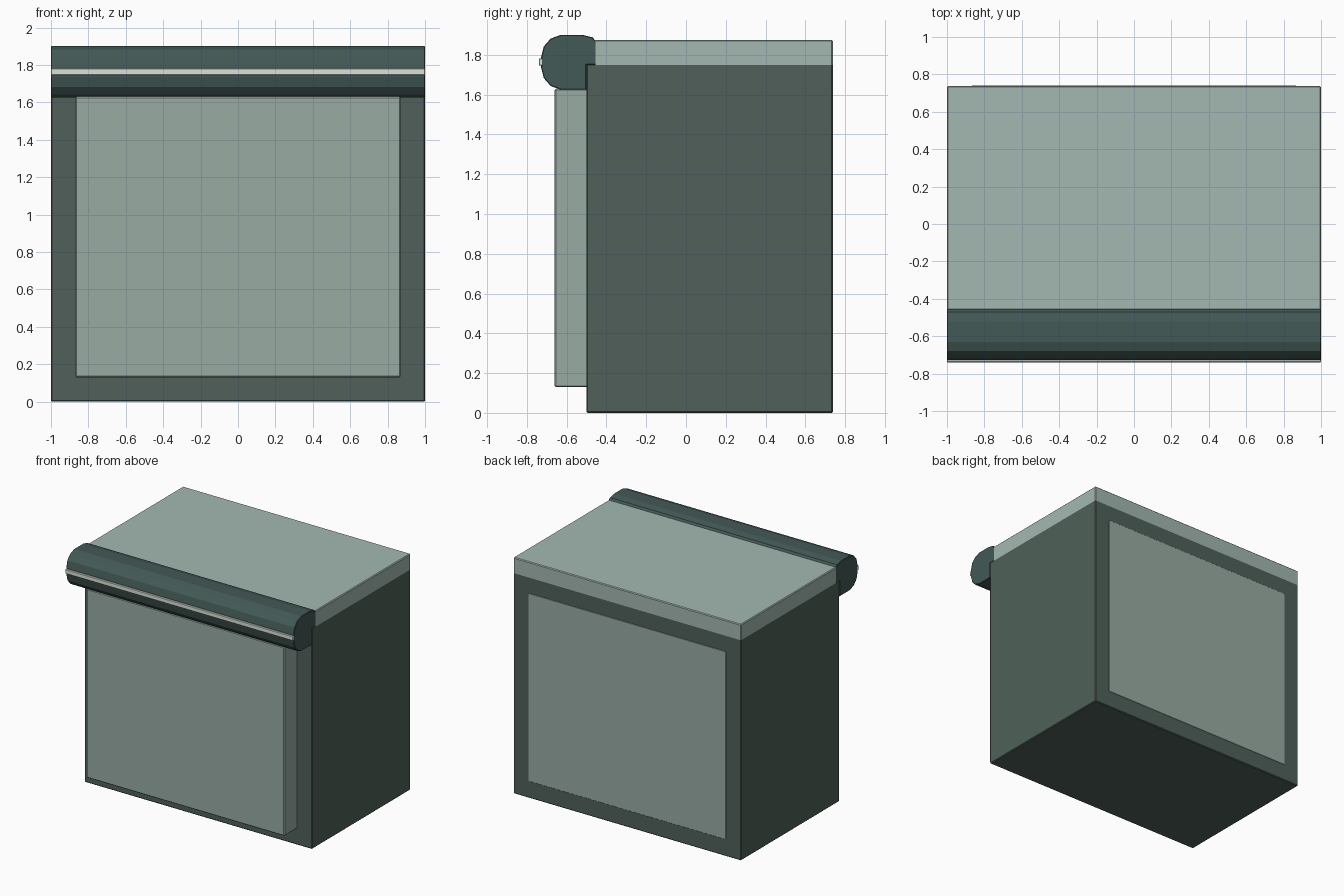
import bpy, bmesh

if "Cube" in bpy.data.objects:
    bpy.data.objects.remove(bpy.data.objects["Cube"])


def material(name, rgb):
    mat = bpy.data.materials.new(name)
    mat.diffuse_color = (*rgb, 1)
    mat.use_nodes = True
    mat.node_tree.nodes["Principled BSDF"].inputs["Base Color"].default_value = mat.diffuse_color
    return mat


def finish(name, bm, mat):
    bmesh.ops.recalc_face_normals(bm, faces=bm.faces[:])
    mesh = bpy.data.meshes.new(name)
    bm.to_mesh(mesh)
    bm.free()
    mesh.materials.append(mat)
    obj = bpy.data.objects.new(name, mesh)
    bpy.context.collection.objects.link(obj)
    return obj


def box(name, half_x, y, z, mat, bevel=0.006, sharp_z=None):
    """Box centred on x; edges lying at height sharp_z stay unbevelled."""
    bm = bmesh.new()
    bmesh.ops.create_cube(bm, size=1)
    for v in bm.verts:
        v.co = (v.co.x * 2 * half_x,
                y[0] if v.co.y < 0 else y[1],
                z[0] if v.co.z < 0 else z[1])
    edges = [e for e in bm.edges
             if sharp_z is None or any(abs(v.co.z - sharp_z) > 1e-4 for v in e.verts)]
    bmesh.ops.bevel(bm, geom=edges, offset=bevel, segments=1, affect='EDGES')
    return finish(name, bm, mat)


def extrude_x(name, profile, half_x, mat, bevel=0.004):
    """Sweep a (y, z) profile along x with slightly softened end rims."""
    bm = bmesh.new()
    face = bm.faces.new([bm.verts.new((-half_x, y, z)) for y, z in profile])
    ext = bmesh.ops.extrude_face_region(bm, geom=[face])
    moved = [g for g in ext["geom"] if isinstance(g, bmesh.types.BMVert)]
    bmesh.ops.translate(bm, vec=(2 * half_x, 0, 0), verts=moved)
    rims = [e for e in bm.edges if abs(e.verts[0].co.x - e.verts[1].co.x) < 1e-5]
    bmesh.ops.bevel(bm, geom=rims, offset=bevel, segments=1, affect='EDGES')
    return finish(name, bm, mat)


dark = material("dark_green_grey", (0.08, 0.118, 0.1))
pale = material("pale_green_grey", (0.32, 0.41, 0.37))
light = material("light_green_grey", (0.37, 0.48, 0.445))
teal = material("dark_teal", (0.056, 0.1, 0.092))
silver = material("silver", (0.7, 0.76, 0.7))

# Main cabinet
box("cabinet_body", 1.0, (-0.5, 0.738), (0, 1.75), dark, sharp_z=1.75)

# Inset block: projects at the front, flush with the cabinet back
box("front_and_back_panel", 0.87, (-0.66, 0.74), (0.13, 1.63), pale)

# Top slab
box("top_slab", 1.0, (-0.46, 0.738), (1.75, 1.875), light, sharp_z=1.75)

# Rounded front rail, notched over the cabinet's upper front edge
rail = [(-0.45, 1.75), (-0.45, 1.865), (-0.47, 1.888), (-0.52, 1.9),
        (-0.63, 1.9), (-0.68, 1.882), (-0.715, 1.842), (-0.728, 1.79),
        (-0.728, 1.735), (-0.715, 1.683), (-0.68, 1.643), (-0.63, 1.625),
        (-0.5, 1.625), (-0.5, 1.75)]
extrude_x("front_rail", rail, 1.0, teal)

# Bright trim strip along the rail
box("rail_trim", 1.0, (-0.74, -0.715), (1.745, 1.782), silver, bevel=0.004)
